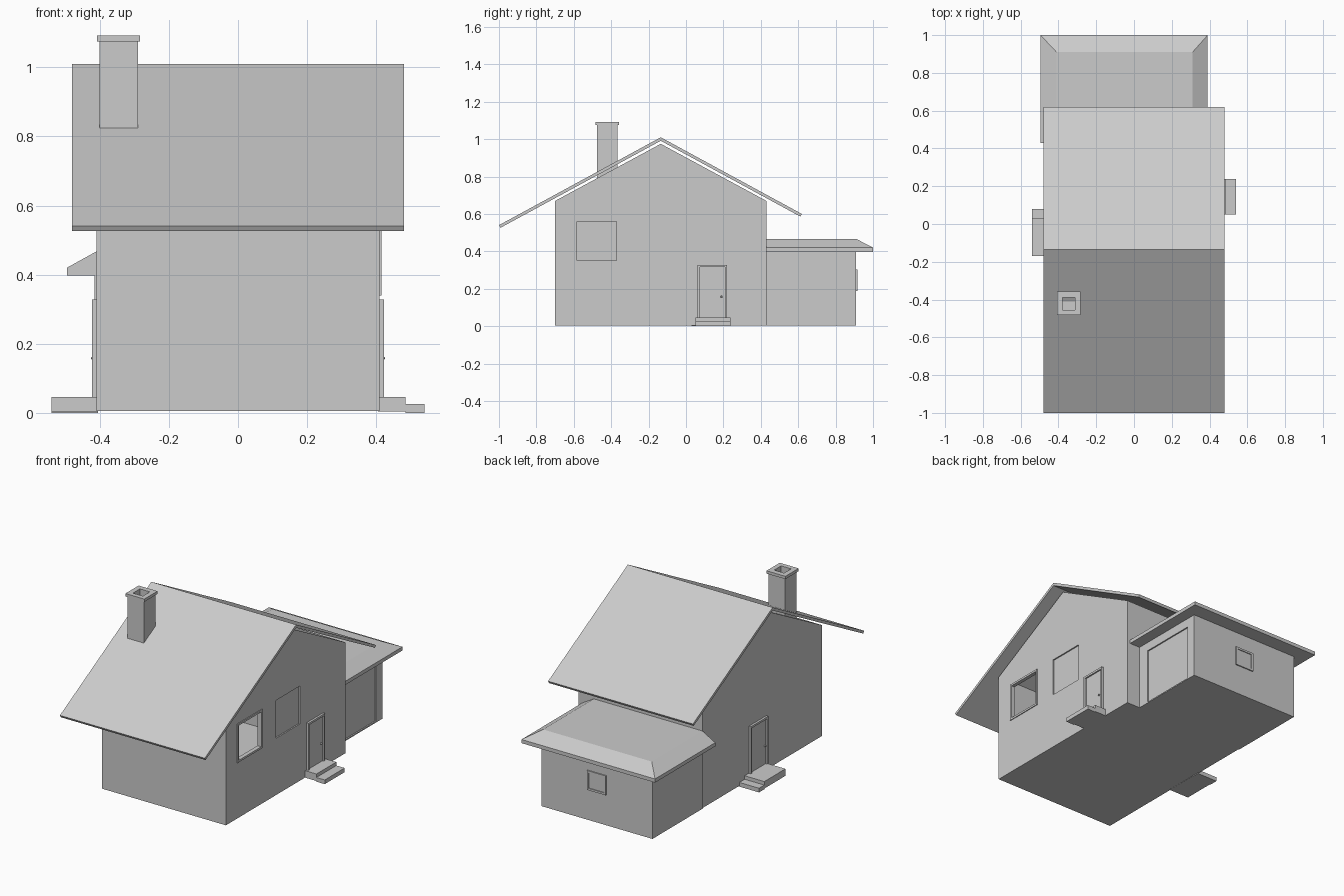
import bpy, bmesh
from mathutils import Vector

if "Cube" in bpy.data.objects:
    bpy.data.objects.remove(bpy.data.objects["Cube"])

RIDGE = -0.135


def add_mesh(name, bm):
    bmesh.ops.recalc_face_normals(bm, faces=bm.faces)
    me = bpy.data.meshes.new(name)
    bm.to_mesh(me)
    bm.free()
    ob = bpy.data.objects.new(name, me)
    bpy.context.scene.collection.objects.link(ob)
    return ob


def box(name, x0, x1, y0, y1, z0, z1):
    bm = bmesh.new()
    bmesh.ops.create_cube(bm, size=1)
    for v in bm.verts:
        v.co = Vector(((x0 + x1) / 2 + v.co.x * (x1 - x0),
                       (y0 + y1) / 2 + v.co.y * (y1 - y0),
                       (z0 + z1) / 2 + v.co.z * (z1 - z0)))
    return add_mesh(name, bm)


def extrude_yz(name, pts, x0, x1):
    bm = bmesh.new()
    f = bm.faces.new([bm.verts.new((x0, y, z)) for y, z in pts])
    r = bmesh.ops.extrude_face_region(bm, geom=[f])
    bmesh.ops.translate(bm, vec=(x1 - x0, 0, 0),
                        verts=[v for v in r["geom"] if isinstance(v, bmesh.types.BMVert)])
    return add_mesh(name, bm)


def cut(ob, cutter):
    m = ob.modifiers.new("cut", "BOOLEAN")
    m.operation = "DIFFERENCE"
    m.solver = "EXACT"
    m.object = cutter
    cutter.hide_render = True
    cutter.hide_viewport = True
    cutter.display_type = "WIRE"


def frame(name, x0, x1, y0, y1, z0, z1, w, bottom=True):
    # rectangular border in the yz plane
    zb = z0 + w if bottom else z0
    box(name + "_side_a", x0, x1, y0, y0 + w, zb, z1 - w)
    box(name + "_side_b", x0, x1, y1 - w, y1, zb, z1 - w)
    box(name + "_top", x0, x1, y0, y1, z1 - w, z1)
    if bottom:
        box(name + "_bottom", x0, x1, y0, y1, z0, zb)


def knob(name, x, y, z):
    bm = bmesh.new()
    bmesh.ops.create_uvsphere(bm, u_segments=8, v_segments=6, radius=0.006)
    bmesh.ops.translate(bm, verts=bm.verts, vec=(x, y, z))
    add_mesh(name, bm)


# hollow gabled main house
house = extrude_yz("house_walls", [(-0.70, 0.005), (0.43, 0.005), (0.43, 0.67),
                                   (RIDGE, 0.975), (-0.70, 0.67)], -0.41, 0.41)
cut(house, extrude_yz("room_cutter", [(-0.68, 0.02), (0.41, 0.02), (0.41, 0.66),
                                      (RIDGE, 0.95), (-0.68, 0.66)], -0.39, 0.39))
cut(house, box("window_cutter", 0.35, 0.45, -0.583, -0.372, 0.352, 0.562))
cut(house, box("pane_cutter", 0.402, 0.45, -0.225, 0.0, 0.345, 0.572))

# open window frame
frame("window_frame", 0.395, 0.415, -0.595, -0.36, 0.34, 0.572, 0.012)

# folded slab roof
s, t = 0.543, 0.0185
top = lambda y: 1.01 - s * abs(y - RIDGE)
extrude_yz("main_roof", [(-1.0, top(-1.0)), (RIDGE, 1.01), (0.62, top(0.62)),
                         (0.612, top(0.612) - t), (RIDGE, 1.01 - t),
                         (-0.992, top(-0.992) - t)], -0.48, 0.48)

# hollow chimney and cap
chimney = box("chimney", -0.40, -0.29, -0.477, -0.367, 0.79, 1.075)
cap = box("chimney_cap", -0.408, -0.283, -0.483, -0.358, 1.075, 1.092)
flue = box("flue_cutter", -0.378, -0.312, -0.455, -0.389, 0.86, 1.2)
cut(chimney, flue)
cut(cap, flue)

# garage with recessed door
garage = box("garage_walls", -0.415, 0.32, 0.43, 0.91, 0.005, 0.402)
cut(garage, box("garage_door_cutter", 0.312, 0.40, 0.50, 0.85, 0.012, 0.345))

# garage hip roof: fascia, then slopes to a flat top
bm = bmesh.new()
rings = [[bm.verts.new((x, y, z)) for x, y in ((x0, 0.43), (x1, 0.43), (x1, y1), (x0, y1))]
         for x0, x1, y1, z in ((-0.495, 0.39, 1.0, 0.398), (-0.495, 0.39, 1.0, 0.42),
                               (-0.41, 0.31, 0.91, 0.467))]
for a, b in zip(rings, rings[1:]):
    for i in range(4):
        j = (i + 1) % 4
        bm.faces.new((a[i], a[j], b[j], b[i]))
bm.faces.new(rings[0])
bm.faces.new(rings[-1])
add_mesh("garage_roof", bm)

# small rear window
rear = box("rear_window_frame", -0.11, 0.015, 0.905, 0.917, 0.187, 0.303)
cut(rear, box("rear_window_cutter", -0.098, 0.003, 0.912, 0.95, 0.199, 0.291))

# side doors with frames and knobs
for side, sx, y0, y1, ky in (("right", 1, 0.062, 0.22, 0.19), ("left", -1, -0.175, -0.01, -0.15)):
    xa, xb = sorted((sx * 0.40, sx * 0.423))
    frame(side + "_door_frame", xa, xb, y0, y1, 0.045, 0.328, 0.012, False)
    xa, xb = sorted((sx * 0.40, sx * 0.414))
    box(side + "_door", xa, xb, y0 + 0.012, y1 - 0.012, 0.045, 0.316)
    knob(side + "_door_knob", sx * 0.419, ky, 0.158)

# right steps lead outward, left steps lead rearward
box("right_upper_step", 0.405, 0.485, 0.05, 0.238, 0.004, 0.046)
box("right_lower_step", 0.485, 0.54, 0.05, 0.238, 0.0, 0.025)
box("left_upper_step", -0.54, -0.405, -0.17, 0.03, 0.004, 0.046)
box("left_lower_step", -0.54, -0.405, 0.03, 0.08, 0.0, 0.025)
